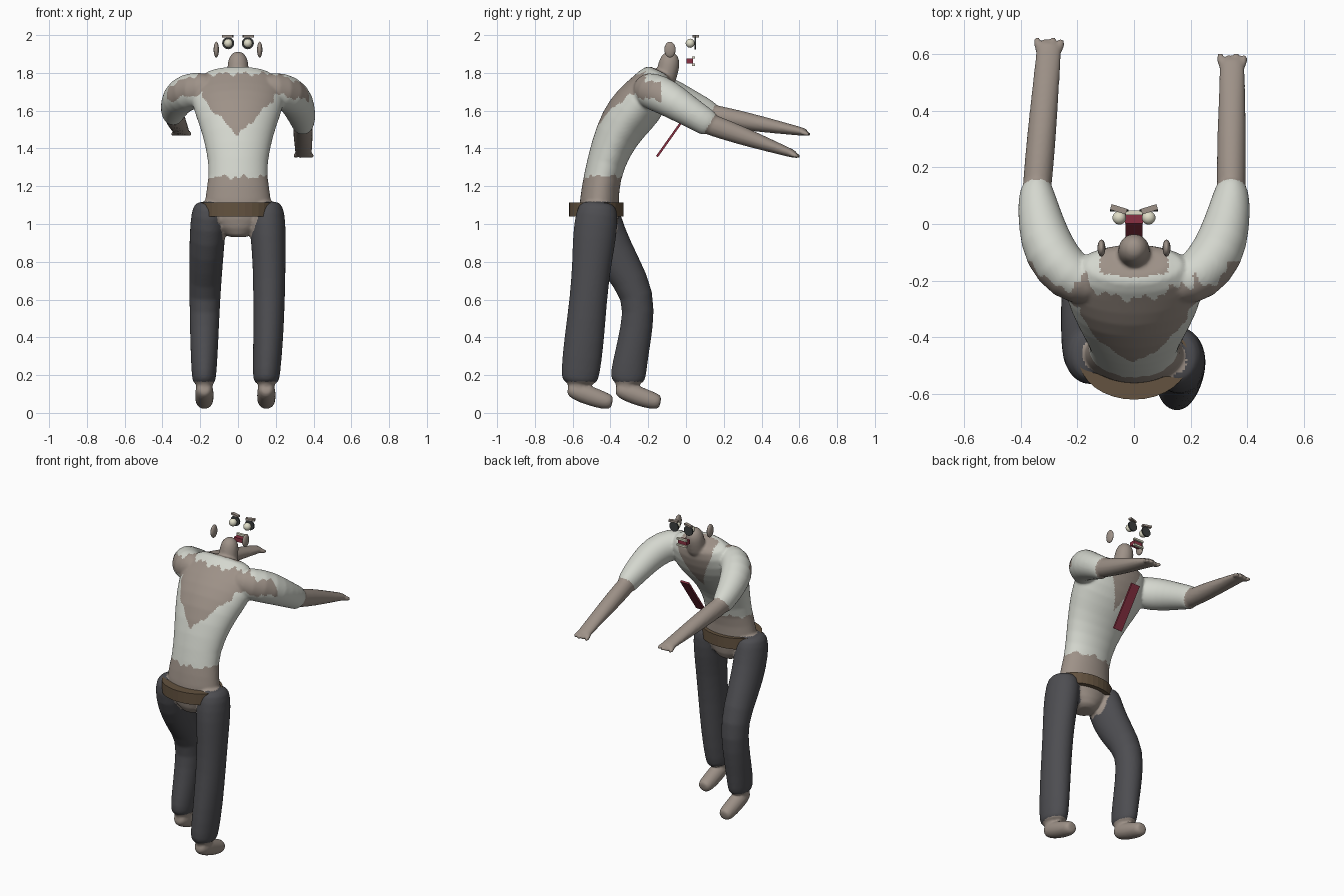
import bpy, bmesh, math
from mathutils import Vector, Matrix

if "Cube" in bpy.data.objects:
    bpy.data.objects.remove(bpy.data.objects["Cube"])


def material(name, r, g, b):
    m = bpy.data.materials.new(name)
    m.diffuse_color = (r, g, b, 1)
    m.use_nodes = True
    m.node_tree.nodes["Principled BSDF"].inputs["Base Color"].default_value = m.diffuse_color
    return m


SKIN = material("grey skin", 0.34, 0.285, 0.245)
SHIRT = material("off white shirt", 0.66, 0.68, 0.62)
TROUSER = material("charcoal trousers", 0.075, 0.075, 0.083)
BELT = material("brown belt", 0.125, 0.085, 0.05)
RED = material("dark red", 0.25, 0.03, 0.055)
CREAM = material("cream", 0.75, 0.73, 0.58)
DARK = material("dark socket", 0.045, 0.05, 0.05)


def finish(name, bm, mats, smooth=False):
    bmesh.ops.recalc_face_normals(bm, faces=bm.faces)
    me = bpy.data.meshes.new(name)
    bm.to_mesh(me)
    bm.free()
    for m in mats:
        me.materials.append(m)
    for p in me.polygons:
        p.use_smooth = smooth
    ob = bpy.data.objects.new(name, me)
    bpy.context.collection.objects.link(ob)
    return ob


def loft(bm, rings, n=20):
    """Tube through rings of (x, y, z, half width, half depth)."""
    pts = [Vector(r[:3]) for r in rings]
    loops = []
    for i, r in enumerate(rings):
        t = (pts[min(i + 1, len(pts) - 1)] - pts[max(i - 1, 0)]).normalized()
        u = (Vector((1, 0, 0)) - t * t.x).normalized()
        v = t.cross(u)
        loops.append([bm.verts.new(pts[i] + u * r[3] * math.cos(a) + v * r[4] * math.sin(a))
                      for a in (2 * math.pi * k / n for k in range(n))])
    for a, b in zip(loops, loops[1:]):
        for k in range(n):
            bm.faces.new((a[k], a[(k + 1) % n], b[(k + 1) % n], b[k]))
    for l in (loops[0], loops[-1]):
        c = bm.verts.new(sum((x.co for x in l), Vector()) / n)
        for k in range(n):
            bm.faces.new((l[k], l[(k + 1) % n], c))


def ellipsoid(name, loc, radii, mat):
    bm = bmesh.new()
    bmesh.ops.create_uvsphere(bm, u_segments=20, v_segments=12, radius=1,
                              matrix=Matrix.Translation(loc) @ Matrix.Diagonal((*radii, 1)))
    return finish(name, bm, [mat], True)


def box(name, loc, size, mat, rot=Matrix()):
    bm = bmesh.new()
    bmesh.ops.create_cube(bm, size=1,
                          matrix=Matrix.Translation(loc) @ rot @ Matrix.Diagonal((*size, 1)))
    return finish(name, bm, [mat])


def cylinder(name, matrix, depth, mat, n=32):
    bm = bmesh.new()
    bmesh.ops.create_cone(bm, cap_ends=True, segments=n, radius1=1, radius2=1,
                          depth=depth, matrix=matrix)
    return finish(name, bm, [mat])


# ---- body: tubes fused into one skin
bm = bmesh.new()
# torso leaning forward
loft(bm, [(0, -.455, .93, .07, .08), (0, -.46, 1.03, .16, .108), (0, -.46, 1.12, .185, .104),
          (0, -.445, 1.25, .148, .097), (0, -.40, 1.4, .168, .108), (0, -.335, 1.53, .205, .13),
          (0, -.25, 1.63, .245, .14), (0, -.18, 1.72, .25, .115), (0, -.135, 1.81, .18, .085)], 28)
# neck stump
loft(bm, [(0, -.12, 1.74, .06, .06), (0, -.10, 1.80, .057, .057), (0, -.088, 1.85, .057, .058),
          (0, -.085, 1.89, .045, .047), (0, -.085, 1.912, .02, .02)])
# arms: side, rise of the elbow, hand position
for s, dz, hx, hy, hz in ((1, 0, .347, .565, 1.372), (-1, .05, .300, .62, 1.488)):
    E = Vector((s * .343, .12, 1.53 + dz))
    H = Vector((s * hx, hy, hz))
    loft(bm, [(s * .13, -.23, 1.715, .07, .08), (s * .23, -.19, 1.71, .095, .10),
              (s * .30, -.10, 1.67 + dz * .3, .097, .098), (s * .328, .0, 1.605 + dz * .7, .083, .083),
              (*(E - Vector((0, .03, -.02))), .068, .073), (*E, .058, .07),
              (*(E + Vector((0, .015, -.01))), .05, .06)])
    fore = [(-.1, .05, .055), (.05, .052, .058), (.4, .052, .05), (.75, .047, .034),
            (.93, .046, .025), (1.04, .044, .02)]
    loft(bm, [(*E.lerp(H, f), a, b) for f, a, b in fore])
    for k in range(4):  # curled fingers
        p = H + Vector(((k - 1.5) * .025, -.01, -.002))
        q = p + Vector(((k - 1.5) * .004, .05 - .006 * (k % 2), -.014))
        loft(bm, [(*p, .013, .014), (*p.lerp(q, .5), .015, .015), (*q, .011, .011)], 10)
# legs: right straight, left bent at the knee
loft(bm, [(.15, -.465, 1.115, .075, .09), (.153, -.47, 1.06, .097, .115), (.16, -.485, .93, .095, .117),
          (.165, -.498, .8, .088, .105), (.165, -.517, .6, .085, .099), (.16, -.54, .38, .08, .108),
          (.15, -.56, .20, .074, .104), (.149, -.565, .165, .066, .092), (.149, -.565, .155, .05, .06)])
loft(bm, [(-.15, -.465, 1.115, .075, .09), (-.153, -.465, 1.06, .097, .115), (-.163, -.43, .93, .095, .117),
          (-.17, -.345, .78, .09, .105), (-.175, -.245, .62, .083, .086), (-.178, -.26, .45, .078, .087),
          (-.179, -.29, .30, .072, .09), (-.18, -.306, .20, .066, .097), (-.18, -.31, .165, .06, .085),
          (-.18, -.31, .155, .05, .06)])
# ankles and feet
for x, y in ((.15, -.565), (-.178, -.31)):
    loft(bm, [(x, y - .01, .22, .045, .055), (x, y - .005, .15, .048, .062), (x, y, .1, .04, .045)])
    loft(bm, [(x, y - .06, .13, .03, .03), (x, y - .025, .122, .05, .052), (x, y + .06, .088, .05, .052),
              (x, y + .14, .062, .048, .046), (x, y + .175, .055, .038, .035)])
rough = finish("body_rough", bm, [])
sub = rough.modifiers.new("round", 'SUBSURF')
sub.levels = sub.render_levels = 1
rm = rough.modifiers.new("fuse", 'REMESH')
rm.mode = 'VOXEL'
rm.voxel_size = .008
sm = rough.modifiers.new("relax", 'SMOOTH')
sm.factor, sm.iterations = .5, 5
bpy.context.view_layer.update()
me = bpy.data.meshes.new_from_object(rough.evaluated_get(bpy.context.evaluated_depsgraph_get()))
bpy.data.objects.remove(rough)
body = bpy.data.objects.new("body", me)
bpy.context.collection.objects.link(body)
me.materials.clear()
for m in (SKIN, SHIRT, TROUSER):
    me.materials.append(m)


def clothing(c, n):
    x, y, z = c
    ax = abs(x)
    rag = .008 * math.sin(x * 60) + .006 * math.sin(x * 131 + y * 40)
    if z < .165:
        return 0
    if z < 1.118:  # trousers with a torn crotch
        return 2 if z < .9 + rag or ax > .06 + (z - .9) * .36 + rag else 0
    if z < 1.25 + rag:  # bare waist
        return 0
    if y - .6 * (z - (1.53 if x > 0 else 1.58)) > .125:  # forearms
        return 0
    if z > 1.78 and (Vector((x, y + .095)).length < .07):  # neck
        return 0
    if n.y > .15 and ax < .5 * (z - 1.5) and ax < .12:  # open collar
        return 0
    # torn patch across the back and shoulders
    low = 1.47 + ax * 1.0 if ax < .19 else 1.69 - (ax - .19) * .2
    high = 1.795 - max(0, ax - .2) * .35
    if low + rag < z < high + rag and y < -.13 and (n.y < .1 or ax > .28):
        return 0
    return 1


for p in me.polygons:
    p.use_smooth = True
    p.material_index = clothing(p.center, p.normal)

# ---- belt
cylinder("belt", Matrix.Translation((0, -.475, 1.077)) @ Matrix.Diagonal((.195, .145, 1, 1)), .072, BELT)

# ---- tie hanging free of the chest
box("tie", (0, -.07, 1.475), (.06, .012, .29), RED, Matrix.Rotation(-math.atan2(.17, .24), 4, 'X'))

# ---- floating face parts
box("mouth", (0, .02, 1.862), (.062, .036, .026), RED)
for z, part in ((1.882, "upper_teeth"), (1.843, "lower_teeth")):
    box(part, (0, .04, z), (.07, .016, .012), CREAM)
for s, side in ((1, "right"), (-1, "left")):
    ellipsoid(side + "_ear", (s * .115, -.085, 1.923), (.014, .03, .042), SKIN)
    ellipsoid(side + "_eye", (s * .052, .022, 1.957), (.024, .024, .024), CREAM)
    cylinder(side + "_eye_socket",
             Matrix.Translation((s * .052, .048, 1.957)) @ Matrix.Rotation(math.pi / 2, 4, 'X')
             @ Matrix.Diagonal((.032, .032, 1, 1)), .008, DARK, 20)
    box(side + "_brow", (s * .054, .052, 1.994), (.058, .02, .012), SKIN,
        Matrix.Rotation(s * .3, 4, 'Z'))
